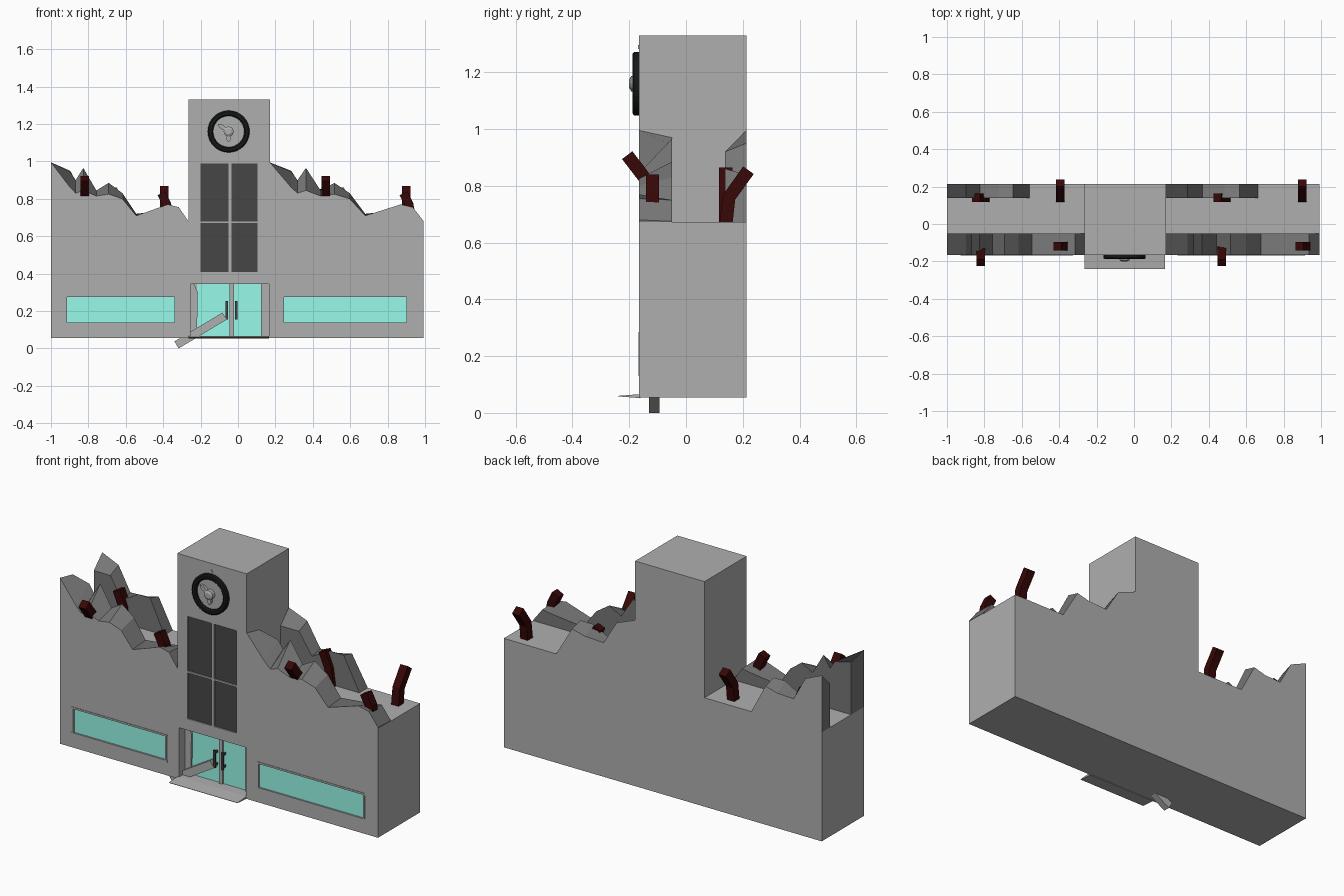
import bpy, bmesh, math
from mathutils import Vector, Matrix

if "Cube" in bpy.data.objects:
    bpy.data.objects.remove(bpy.data.objects["Cube"])


def material(name, rgb):
    m = bpy.data.materials.new(name)
    m.diffuse_color = (*rgb, 1)
    m.use_nodes = True
    m.node_tree.nodes["Principled BSDF"].inputs["Base Color"].default_value = m.diffuse_color
    return m


CONCRETE = material("concrete_grey", (0.43, 0.43, 0.43))
RUBBLE = material("rubble_dark", (0.18, 0.18, 0.18))
GLASS = material("aqua_glass", (0.31, 0.95, 0.82))
DARK = material("dark_pane", (0.062, 0.062, 0.062))
BLACK = material("clock_black", (0.008, 0.01, 0.01))
RUST = material("rusty_red", (0.038, 0.002, 0.002))


def finish(name, bm, mat=CONCRETE):
    bmesh.ops.recalc_face_normals(bm, faces=bm.faces)
    me = bpy.data.meshes.new(name)
    bm.to_mesh(me)
    bm.free()
    ob = bpy.data.objects.new(name, me)
    bpy.context.collection.objects.link(ob)
    me.materials.append(mat)
    return ob


def box(name, x, y, z, mat=CONCRETE):
    bm = bmesh.new()
    bmesh.ops.create_cube(bm, size=1)
    for v in bm.verts:
        v.co = [(a + b) / 2 + c * (b - a) for (a, b), c in zip((x, y, z), v.co)]
    return finish(name, bm, mat)


def loft(name, rings, mat=CONCRETE, closed=False):
    """Skin a row of equal-sized rings, capping the ends or joining them."""
    bm = bmesh.new()
    rs = [[bm.verts.new(p) for p in r] for r in rings]
    n = len(rs[0])
    pairs = list(zip(rs, rs[1:])) + ([(rs[-1], rs[0])] if closed else [])
    for a, b in pairs:
        for i in range(n):
            j = (i + 1) % n
            bm.faces.new((a[i], a[j], b[j], b[i]))
    if not closed:
        bm.faces.new(rs[0])
        bm.faces.new(rs[-1])
    return finish(name, bm, mat)


def prism(name, outline, y0, y1, mat=CONCRETE):
    return loft(name, [[(x, y, z) for x, z in outline] for y in (y0, y1)], mat)


F, B = -0.165, 0.213   # front and back wall planes

# Wings and clock tower as one stepped block
building = prism("building", [(-1, .055), (.993, .055), (.993, .672), (.17, .672), (.17, 1.33),
                              (-.265, 1.33), (-.265, .672), (-1, .672)], F, B)

# Shallow recesses for windows, deep one for the doorway
panes = [(x, z) for x in ((-.2, -.05), (-.035, .105)) for z in ((.41, .67), (.68, .99))]
strips = [((-.92, -.335), (.135, .28)), ((.24, .905), (.135, .28))]
cutters = [box("cutter", x, (F - .05, F + .01), z) for x, z in panes + strips]
cutters.append(box("cutter", (-.255, .165), (F - .05, F + .075), (.065, .345)))
bpy.context.view_layer.objects.active = building
for c in cutters:
    c.hide_render = True
    m = building.modifiers.new("recess", 'BOOLEAN')
    m.object, m.operation, m.solver = c, 'DIFFERENCE', 'EXACT'
    bpy.ops.object.modifier_apply(modifier=m.name)
    bpy.data.objects.remove(c)

# Window panes
for x, z in panes:
    box("tower_pane", x, (F + .007, F + .011), z, DARK)
for x, z in strips:
    box("strip_window", x, (F + .007, F + .011), z, GLASS)
    for zz in z:
        box("window_rail", (x[0] - .008, x[1] + .008), (F - .003, F + .01), (zz - .005, zz + .005))
    for xx in x:
        box("window_stile", (xx - .005, xx + .005), (F - .003, F + .01), (z[0], z[1]))

# Entrance: glass doors, jambs, mullion and handles
D = F + .075
box("door_glass", (-.22, .125), (D - .008, D + .002), (.065, .345), GLASS)
prism("left_jamb", [(-.255, .065), (-.22, .065), (-.215, .3), (-.235, .345), (-.255, .345)], D - .02, D)
box("right_jamb", (.122, .165), (D - .02, D), (.065, .345))
box("door_mullion", (-.045, -.022), (D - .018, D), (.065, .345))
for x in (-.06, -.01):
    box("door_handle", (x - .006, x + .006), (D - .04, D - .03), (.155, .255), DARK)
    for z in (.17, .24):
        box("handle_mount", (x - .004, x + .004), (D - .032, D), (z - .006, z + .006), DARK)

# Doorstep wedge and the fallen beam
loft("doorstep", [[(x, F + .005, .052), (x, -.24, .058), (x, -.24, .06), (x, F + .005, .066)]
                  for x in (-.265, .165)])
beam = box("fallen_beam", (-.15, .15), (-.131, -.093), (-.022, .022))
beam.matrix_world = Matrix.Translation((-.2, 0, .096)) @ Matrix.Rotation(-math.radians(31), 4, 'Y')

# Clock: dial, rim, hands, hub and marker
CX, CZ = -.05, 1.16


def circle(r, y, n=32):
    return [(CX + r * math.cos(2 * math.pi * i / n), y, CZ + r * math.sin(2 * math.pi * i / n))
            for i in range(n)]


loft("clock_dial", [circle(.09, F + .002), circle(.09, F - .008)])
loft("clock_rim", [circle(.112, F + .002), circle(.112, F - .018), circle(.105, F - .023),
                   circle(.09, F - .023), circle(.083, F - .016), circle(.083, F + .002)], BLACK, True)
loft("clock_hub", [circle(.027, F - .005, 12), circle(.027, F - .028, 12), circle(.015, F - .035, 12)])
for length, deg in ((.072, 145), (.058, 270)):
    d = Vector((math.cos(math.radians(deg)), math.sin(math.radians(deg))))
    n, c = Vector((-d.y, d.x)), Vector((CX, CZ))
    pts = [c + n * .007, c + d * length * .75 + n * .012, c + d * length,
           c + d * length * .75 - n * .012, c - n * .007]
    prism("clock_hand", pts, F - .005, F - .023)
prism("clock_marker", [(CX - .008, 1.282), (CX + .008, 1.282), (CX, 1.296)], F + .002, F - .004)

# Broken parapets: (fraction along wing, outer height, inner height)
front = [(0, .995, .97), (.14, .86, .945), (.18, .83, .90), (.235, .845, .965), (.33, .815, .845),
         (.42, .825, .885), (.52, .80, .83), (.62, .71, .72), (.85, .77, .74), (.93, .755, .75), (1, .68, .675)]
back = [(0, .995, .92), (.14, .95, .92), (.24, .815, .80), (.38, .82, .86), (.48, .84, .86), (.6, .673, .673)]
for x0, w in ((-1, .735), (.17, .823)):
    for name, prof, yo, yi in (("front_parapet", front, F, -.05), ("back_parapet", back, B, .138)):
        wall = loft(name, [[(x0 + u * w, yo, .672), (x0 + u * w, yo, a),
                            (x0 + u * w, yi, b), (x0 + u * w, yi, .672)] for u, a, b in prof])
        # torn tops and inner sides are darker than the outer wall face
        wall.data.materials.append(RUBBLE)
        for p in wall.data.polygons:
            p.material_index = 0 if abs(p.center.y - yo) < .001 else 1


# Bent girders sticking out of the ruins
def girder(pts, side, w=.023):
    pts, s = [Vector(p) for p in pts], Vector(side)
    dirs = [pts[1] - pts[0], pts[2] - pts[0], pts[2] - pts[1]]
    rings = []
    for p, d in zip(pts, dirs):
        n = d.normalized().cross(s) * w
        rings.append([p + n + s * w, p - n + s * w, p - n - s * w, p + n - s * w])
    loft("bent_girder", rings, RUST)


X, Y = (1, 0, 0), (0, 1, 0)
for a, b in ((-.82, -.395), (.47, .9)):
    girder([(a, -.11, .70), (a, -.14, .82), (a, -.207, .908)], X)
    girder([(a + .025, .14, .66), (a + .01, .14, .77), (a - .025, .14, .855)], Y)
    girder([(b + .03, -.118, .69), (b + .015, -.118, .77), (b - .015, -.118, .83)], Y)
    girder([(b, .14, .66), (b, .152, .76), (b, .22, .855)], X)
